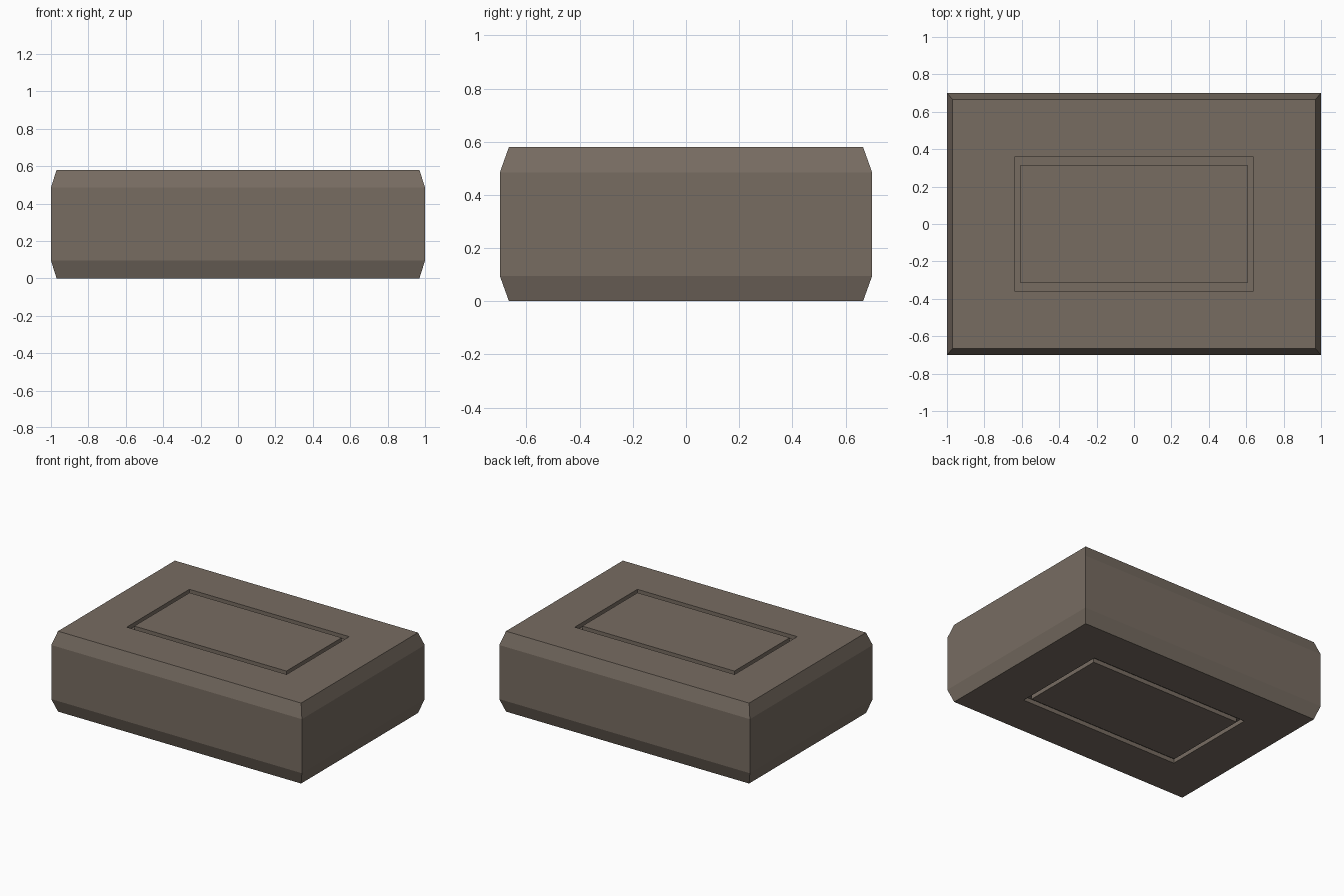
import bpy, bmesh

if "Cube" in bpy.data.objects:
    bpy.data.objects.remove(bpy.data.objects["Cube"])

stone = bpy.data.materials.new("warm_grey_stone")
stone.diffuse_color = (0.185, 0.150, 0.121, 1)
stone.use_nodes = True
stone.node_tree.nodes["Principled BSDF"].inputs["Base Color"].default_value = stone.diffuse_color

H = 0.58       # block height
DEPTH = 0.03   # groove depth

# Rectangular rings (half x, half y, z) from the top panel out to the chamfer
upper = [
    (0.607, 0.315, H),          # panel edge
    (0.607, 0.315, H - DEPTH),  # groove floor, inner
    (0.638, 0.357, H - DEPTH),  # groove floor, outer
    (0.638, 0.357, H),          # groove rim
    (0.970, 0.666, H),          # top edge
    (1.000, 0.700, 0.485),      # chamfer edge
]
# The underside mirrors the top
rings = upper + [(x, y, H - z) for x, y, z in reversed(upper)]

bm = bmesh.new()
loops = [[bm.verts.new((sx * x, sy * y, z))
          for sx, sy in ((-1, -1), (1, -1), (1, 1), (-1, 1))]
         for x, y, z in rings]

# Panels close both ends, walls join the rings
bm.faces.new(loops[0])
bm.faces.new(loops[-1])
for a, b in zip(loops, loops[1:]):
    for i in range(4):
        j = (i + 1) % 4
        bm.faces.new((a[i], a[j], b[j], b[i]))
bmesh.ops.recalc_face_normals(bm, faces=bm.faces)

mesh = bpy.data.meshes.new("grooved_block")
bm.to_mesh(mesh)
bm.free()
mesh.materials.append(stone)
block = bpy.data.objects.new("grooved_block", mesh)
bpy.context.collection.objects.link(block)
